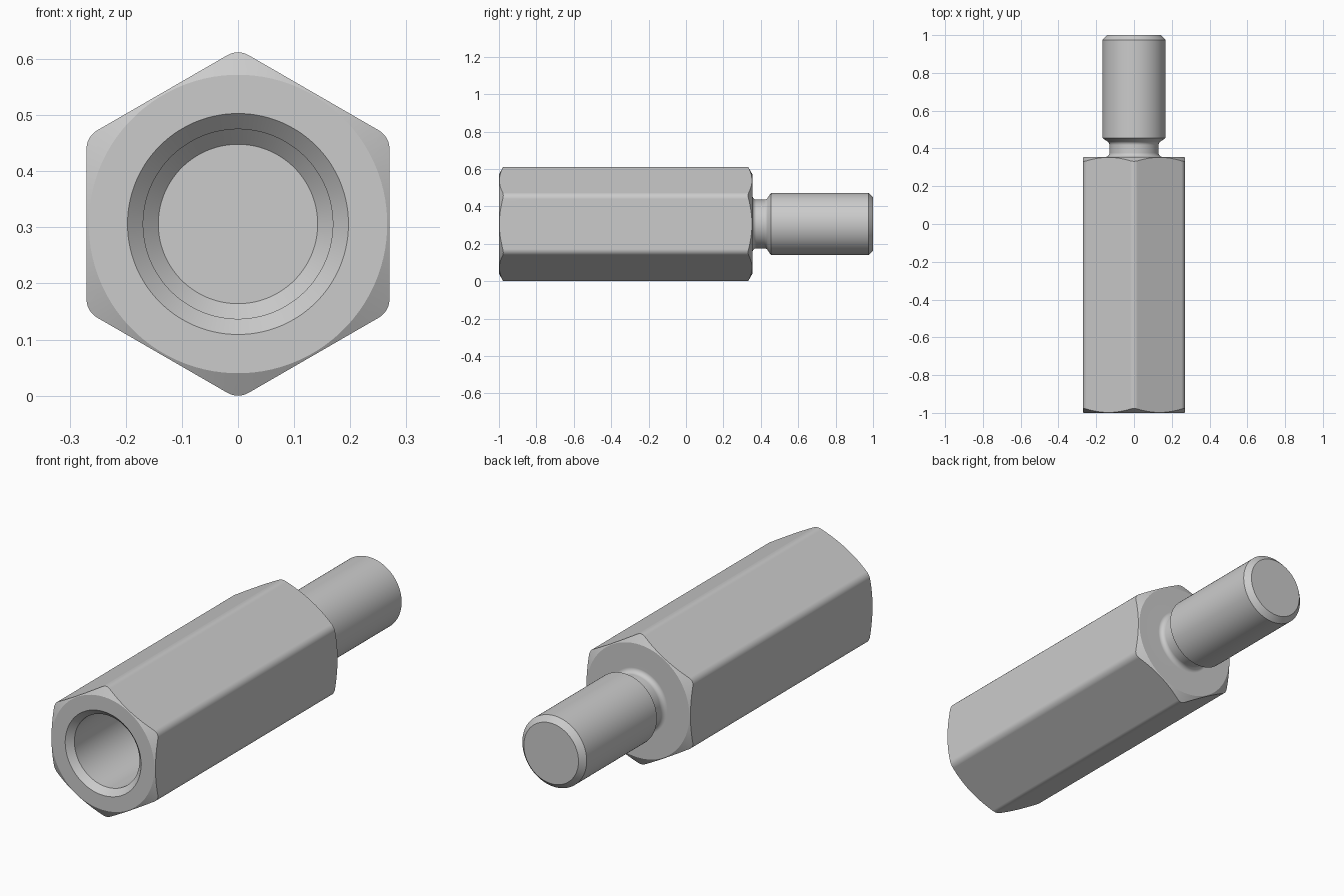
import bpy, bmesh
from math import sin, cos, pi, radians, sqrt

if "Cube" in bpy.data.objects:
    bpy.data.objects.remove(bpy.data.objects["Cube"])

CZ = 0.306          # height of the axis
FLAT = 0.27         # axis to hexagon flat
ROUND = 0.038       # corner rounding of the hexagon
BACK = 0.355        # rear face of the hexagon body


def finish(bm, name):
    bmesh.ops.recalc_face_normals(bm, faces=bm.faces)
    mesh = bpy.data.meshes.new(name)
    bm.to_mesh(mesh)
    bm.free()
    obj = bpy.data.objects.new(name, mesh)
    bpy.context.collection.objects.link(obj)
    return obj


def prism(name, outline, y0, y1):
    bm = bmesh.new()
    face = bm.faces.new([bm.verts.new((x, y0, CZ + z)) for x, z in outline])
    ext = bmesh.ops.extrude_face_region(bm, geom=[face])["geom"]
    bmesh.ops.translate(bm, vec=(0, y1 - y0, 0),
                        verts=[v for v in ext if isinstance(v, bmesh.types.BMVert)])
    return finish(bm, name)


def lathe(name, profile, n=96):
    """Revolve (radius, y) points about the y axis; both ends lie on the axis."""
    bm = bmesh.new()
    rings = []
    for r, y in profile:
        if r == 0:
            rings.append([bm.verts.new((0, y, CZ))] * n)
        else:
            rings.append([bm.verts.new((r * cos(2 * pi * (i + .5) / n), y,
                                        CZ + r * sin(2 * pi * (i + .5) / n))) for i in range(n)])
    for a, b in zip(rings, rings[1:]):
        for i in range(n):
            j = (i + 1) % n
            bm.faces.new(list(dict.fromkeys((a[i], a[j], b[j], b[i]))))
    return finish(bm, name)


def arc(cr, cy, rad, a0, a1, n=6):
    return [(cr + rad * cos(radians(a0 + (a1 - a0) * k / n)),
             cy + rad * sin(radians(a0 + (a1 - a0) * k / n))) for k in range(n + 1)]


# Hexagon bar with rounded corners, points up and down
outline = []
d = (FLAT - ROUND) / cos(pi / 6)
for k in range(6):
    a = 30 + 60 * k
    outline += arc(d * cos(radians(a)), d * sin(radians(a)), ROUND, a - 30, a + 30)
standoff = prism("hex_standoff", outline, -1.1, 1.1)

# Turned envelope: blind bore, chamfered body, relief groove and stud
drop = (0.33 - 0.266) / sqrt(3)
f = 0.022
profile = [(0, -0.32), (0.142, -0.32), (0.169, -0.347), (0.169, -0.972), (0.197, -1),
           (0.266, -1), (0.33, -1 + drop), (0.33, BACK - drop), (0.266, BACK)]
profile += arc(0.13 + f, BACK + f, f, 270, 180)
profile += arc(0.13 + f, 0.44 - f, f, 180, 120)
profile += [(0.167, 0.455), (0.167, 0.975), (0.142, 1), (0, 1)]
turned = lathe("turned_envelope", profile)
turned.hide_render = True

# Keep what is common to the bar and the turned envelope
bpy.context.view_layer.objects.active = standoff
standoff.select_set(True)
turned.select_set(False)
mod = standoff.modifiers.new("turn", 'BOOLEAN')
mod.operation = 'INTERSECT'
mod.solver = 'EXACT'
mod.object = turned
bpy.ops.object.modifier_apply(modifier=mod.name)
bpy.data.objects.remove(turned)

bpy.ops.object.shade_smooth_by_angle(angle=radians(20))
wn = standoff.modifiers.new("normals", 'WEIGHTED_NORMAL')
wn.keep_sharp = True
